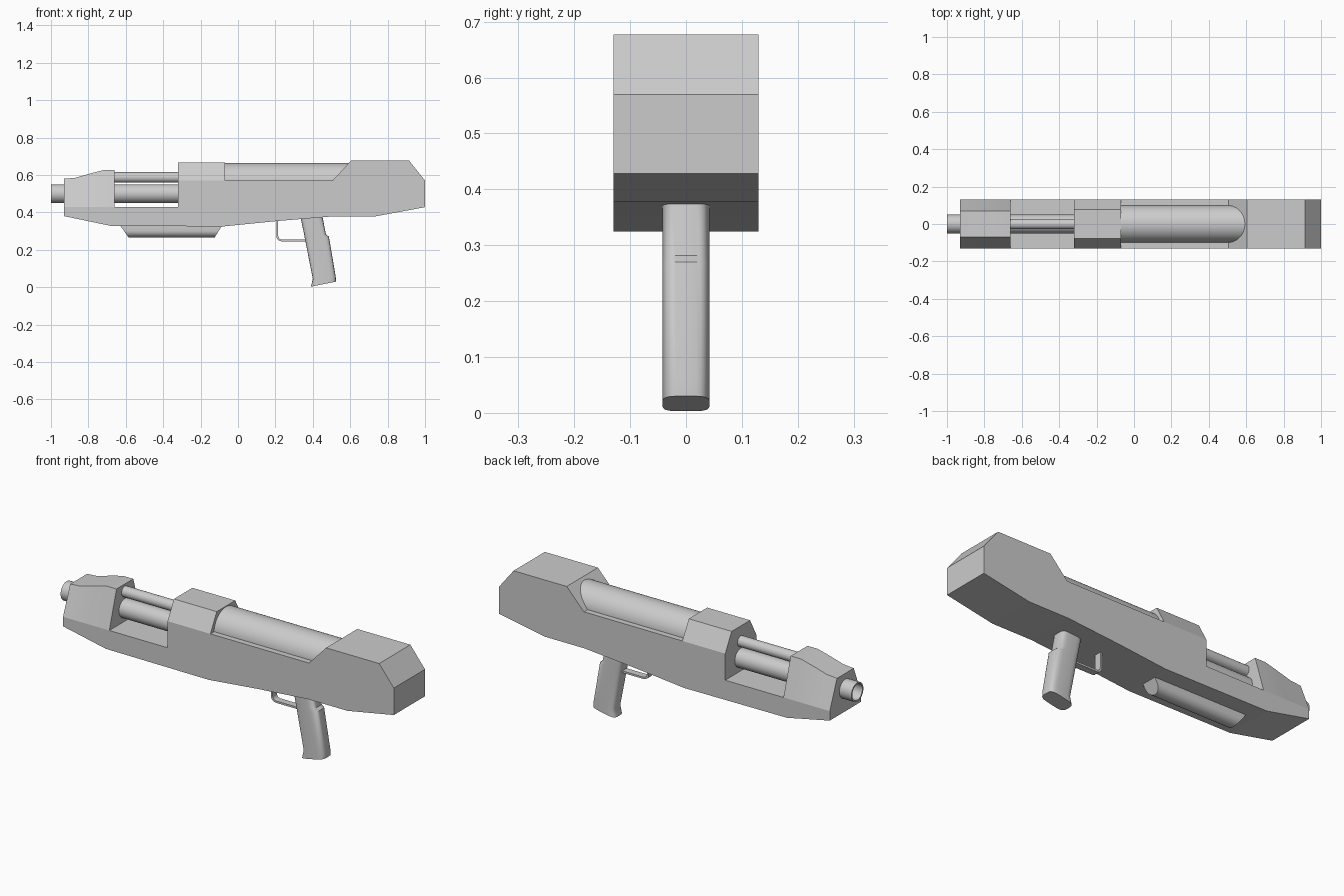
import bpy, bmesh
from math import sin, cos, pi, radians, copysign

cube = bpy.data.objects.get("Cube")
if cube:
    bpy.data.objects.remove(cube, do_unlink=True)

grey = bpy.data.materials.new("plain grey")
grey.use_nodes = True
grey.diffuse_color = (0.6, 0.6, 0.6, 1)
grey.node_tree.nodes["Principled BSDF"].inputs["Base Color"].default_value = (0.6, 0.6, 0.6, 1)


def loft(name, rings, smooth=40):
    """Skin a list of equal-length rings and cap both ends."""
    bm = bmesh.new()
    loops = [[bm.verts.new(p) for p in ring] for ring in rings]
    for a, b in zip(loops, loops[1:]):
        for i in range(len(a)):
            j = (i + 1) % len(a)
            bm.faces.new((a[i], a[j], b[j], b[i]))
    bm.faces.new(loops[0])
    bm.faces.new(loops[-1])
    bmesh.ops.recalc_face_normals(bm, faces=bm.faces)
    mesh = bpy.data.meshes.new(name)
    bm.to_mesh(mesh)
    bm.free()
    mesh.materials.append(grey)
    obj = bpy.data.objects.new(name, mesh)
    bpy.context.collection.objects.link(obj)
    if smooth:
        bpy.ops.object.select_all(action='DESELECT')
        bpy.context.view_layer.objects.active = obj
        obj.select_set(True)
        bpy.ops.object.shade_smooth_by_angle(angle=radians(smooth))
    return obj


def prism(name, outline, half_width):
    """Extrude a side outline across the width."""
    return loft(name, [[(x, s * half_width, z) for x, z in outline] for s in (-1, 1)], 0)


def tube(name, stations, z, sides=32):
    """Turned part along x from (x, radius) stations."""
    return loft(name, [[(x, r * cos(2 * pi * i / sides), z + r * sin(2 * pi * i / sides))
                        for i in range(sides)] for x, r in stations])


# Main body
W = 0.13
prism("body", [(-0.93, 0.38), (-0.68, 0.328), (-0.08, 0.325), (0.2, 0.353), (0.5, 0.378),
               (0.73, 0.378), (1.0, 0.428), (1.0, 0.57), (0.915, 0.677), (0.605, 0.677),
               (0.505, 0.57), (-0.32, 0.57), (-0.32, 0.43), (-0.93, 0.43)], W)

# Tapered front block, its top rising to the rear
loft("front_block", [[(x, -W, 0.43), (x, W, 0.43), (x, 0.07, top), (x, -0.07, top)]
                     for x, top in ((-0.93, 0.58), (-0.87, 0.585), (-0.79, 0.608),
                                    (-0.72, 0.626), (-0.66, 0.626))])

# Chamfered receiver
loft("receiver", [[(x, -W, 0.57), (x, W, 0.57), (x, 0.077, 0.667), (x, -0.077, 0.667)]
                  for x in (-0.32, -0.07)], 0)

# Barrel with hollow muzzle, upper tube and rear housing
tube("barrel", [(-0.3, 0.05), (-1.0, 0.05), (-1.0, 0.042), (-0.9, 0.042)], 0.5)
tube("upper_tube", [(-0.3, 0.028), (-0.7, 0.028)], 0.587)
tube("rear_housing", [(-0.1, 0.1), (0.64, 0.1)], 0.564, 48)

# Rounded pod beneath, with sloped ends
section = [(0.042, 0.335)] + [(0.042 * cos(pi * i / 14), 0.304 - 0.038 * sin(pi * i / 14))
                              for i in range(15)] + [(-0.042, 0.335)]
loft("lower_pod", [[(x + slope * (0.33 - z), y, z) for y, z in section]
                   for x, slope in ((-0.63, 0.7), (-0.085, -0.62))])


# Grip: rounded sections from top to base
def grip_ring(front, back, half_width=0.042, sides=32):
    ring = []
    for i in range(sides):
        a = 2 * pi * i / sides
        c = copysign(abs(cos(a)) ** 0.5, cos(a))
        s = copysign(abs(sin(a)) ** 0.5, sin(a))
        t = 0.5 + c / 2
        ring.append((front[0] + (back[0] - front[0]) * t, half_width * s,
                     front[1] + (back[1] - front[1]) * t))
    return ring


loft("grip", [grip_ring(*ends) for ends in (
    ((0.335, 0.372), (0.452, 0.376)), ((0.355, 0.275), (0.47, 0.282)),
    ((0.357, 0.262), (0.486, 0.27)), ((0.4, 0.045), (0.522, 0.06)),
    ((0.39, 0.003), (0.524, 0.03)))])

# Trigger guard strip
bend = [(0.235 - 0.03 * cos(pi / 2 * i / 5), 0.275 - 0.03 * sin(pi / 2 * i / 5)) for i in range(6)]
inner = [(0.235 - 0.02 * cos(pi / 2 * i / 5), 0.275 - 0.02 * sin(pi / 2 * i / 5)) for i in range(6)]
prism("trigger_guard", [(0.205, 0.36)] + bend + [(0.38, 0.245), (0.38, 0.255)]
      + inner[::-1] + [(0.215, 0.36)], 0.018)
